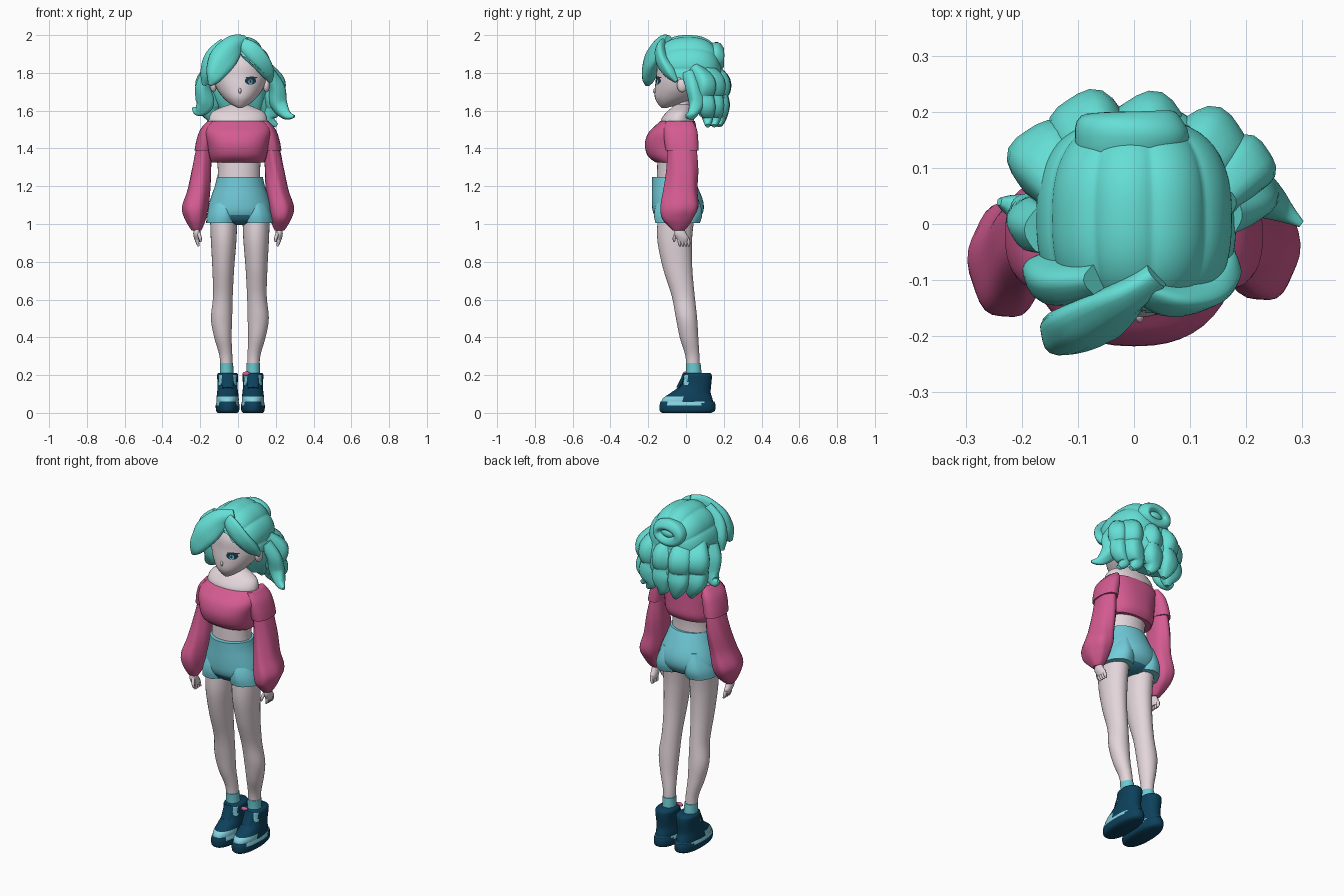
import bpy, bmesh, math
from mathutils import Vector
from mathutils.bvhtree import BVHTree


def material(name, r, g, b):
    m = bpy.data.materials.new(name)
    m.diffuse_color = (r, g, b, 1)
    return m


HAIR = material("teal hair", .13, .74, .67)
SKIN = material("pale skin", .77, .67, .71)
PINK = material("pink knit", .66, .105, .285)
DENIM = material("light blue denim", .17, .62, .72)
SHADE = material("dark denim", .035, .22, .33)
NAVY = material("navy shoe", .004, .052, .105)
TRIM = material("shoe trim", .24, .64, .74)
SOCK = material("sock blue", .15, .60, .66)
DARK = material("eye line", .012, .04, .07)


def smooth_points(pts, sub):
    """Catmull-Rom through tuples of any length."""
    out = []
    for i in range(len(pts) - 1):
        a, b, c, d = pts[max(i - 1, 0)], pts[i], pts[i + 1], pts[min(i + 2, len(pts) - 1)]
        for k in range(sub):
            t = k / sub
            out.append([.5 * (2 * q + (r - p) * t + (2 * p - 5 * q + 4 * r - s) * t * t
                              + (3 * q - p - 3 * r + s) * t ** 3) for p, q, r, s in zip(a, b, c, d)])
    return out + [list(pts[-1])]


def finish(name, bm, mats, rule=None, angle=50):
    bmesh.ops.recalc_face_normals(bm, faces=bm.faces)
    me = bpy.data.meshes.new(name)
    for m in mats:
        me.materials.append(m)
    for f in bm.faces:
        f.smooth = True
        if rule:
            f.material_index = rule(f.calc_center_median())
    bm.to_mesh(me)
    bm.free()
    ob = bpy.data.objects.new(name, me)
    bpy.context.collection.objects.link(ob)
    bpy.context.view_layer.objects.active = ob
    ob.select_set(True)
    bpy.ops.object.shade_smooth_by_angle(angle=math.radians(angle))
    ob.select_set(False)
    return ob


def skin_rings(bm, rings, cap=True, closed=False):
    vs = [[bm.verts.new(p) for p in r] for r in rings]
    n = len(vs[0])
    pairs = list(zip(vs, vs[1:])) + ([(vs[-1], vs[0])] if closed else [])
    for a, b in pairs:
        for i in range(n):
            bm.faces.new((a[i], a[(i + 1) % n], b[(i + 1) % n], b[i]))
    if cap and not closed:
        bm.faces.new(vs[0])
        bm.faces.new(vs[-1])


def spow(v, e):
    return math.copysign(abs(v) ** e, v)


def loft(name, rings, mats, n=32, e=1.0, sub=4, rule=None, wave=(0, 0)):
    """Horizontal oval rings: x, y, z, half width, half depth."""
    bm, out = bmesh.new(), []
    for x, y, z, rx, ry in smooth_points(rings, sub):
        ring = []
        for i in range(n):
            t = math.tau * i / n
            w = 1 + wave[0] * math.cos(wave[1] * t + z * 12)
            ring.append((x + rx * w * spow(math.cos(t), e), y + ry * w * spow(math.sin(t), e), z))
        out.append(ring)
    skin_rings(bm, out)
    return finish(name, bm, mats, rule)


def tube(name, pts, mat, n=20, sub=6, wave=.06, closed=False):
    """Oval tube along a path: x, y, z, width, thickness."""
    sp, bm, out = smooth_points(pts, sub), bmesh.new(), []
    if closed:
        sp.pop()
    for i, (x, y, z, a, b) in enumerate(sp):
        p, q = sp[max(i - 1, 0)], sp[min(i + 1, len(sp) - 1)]
        t = (Vector(q[:3]) - Vector(p[:3])).normalized()
        u = t.cross(Vector((0, 1, 0))).normalized()
        v = u.cross(t)
        ring = []
        for k in range(n):
            s = math.tau * k / n
            w = 1 + wave * math.cos(4 * s + i * .12)
            ring.append(Vector((x, y, z)) + u * (a * w * math.cos(s)) + v * (b * w * math.sin(s)))
        out.append(ring)
    skin_rings(bm, out, True, closed)
    return finish(name, bm, [mat])


def ball(name, loc, size, mat):
    bm = bmesh.new()
    bmesh.ops.create_uvsphere(bm, u_segments=20, v_segments=12, radius=1)
    for v in bm.verts:
        v.co = Vector([c + k * s for c, k, s in zip(loc, v.co, size)])
    return finish(name, bm, [mat])


# Head, neck and bare shoulders
head = loft("head", [(.01, -.115, 1.615, .012, .015), (.01, -.09, 1.635, .05, .058), (.01, -.055, 1.67, .09, .11),
                     (.01, -.03, 1.72, .125, .135), (.01, -.02, 1.78, .142, .138), (.01, -.01, 1.85, .138, .14),
                     (.005, 0, 1.92, .10, .11), (0, 0, 1.95, .04, .05)], [SKIN], sub=6)
ball("nose", (.01, -.16, 1.705), (.008, .016, .015), SKIN)
for s in (-1, 1):
    ball("ear", (.01 + s * .14, -.02, 1.735), (.018, .028, .038), SKIN)
loft("neck", [(.005, -.01, 1.69, .05, .045), (.005, -.015, 1.64, .042, .04), (0, -.03, 1.60, .055, .045)], [SKIN])
loft("shoulders", [(0, -.045, 1.50, .15, .085), (0, -.045, 1.55, .155, .088), (0, -.035, 1.59, .14, .07),
                   (0, -.025, 1.615, .095, .052), (.003, -.018, 1.635, .04, .036)], [SKIN])

# Painted eye, thin plates pressed onto the head (the other eye is under the fringe)
bm = bmesh.new()
bm.from_mesh(head.data)
tree = BVHTree.FromBMesh(bm)
bm.free()


def plate(name, x, z, rx, rz, mat, lift):
    bm, rings = bmesh.new(), []
    for r in (.02, .5, 1):
        ring = []
        for i in range(20):
            t = math.tau * i / 20
            px, pz = x + r * rx * math.cos(t), z + r * rz * math.sin(t)
            hit = tree.ray_cast(Vector((px, -1, pz)), Vector((0, 1, 0)))[0]
            ring.append((px, (hit.y if hit else -.1) - lift, pz))
        rings.append(ring)
    skin_rings(bm, rings)
    finish(name, bm, [mat])


plate("eye_outline", .066, 1.758, .03, .02, DARK, .003)
plate("eye_iris", .066, 1.753, .012, .012, SOCK, .005)
plate("eye_pupil", .066, 1.755, .006, .008, DARK, .007)
plate("eye_lash", .072, 1.775, .032, .005, DARK, .006)

# Hair cap: half shell with strands running front to back, open at the face
bm, U, V = bmesh.new(), 90, 40
grid = []
for j in range(V + 1):
    psi = -1.5 + 3.0 * j / V
    row = []
    for i in range(U + 1):
        phi = -.12 + (math.pi + .24) * i / U
        w = spow(math.cos(psi), .72) * (.965 + .06 * abs(math.sin(5 * (phi - 1.4))) ** .6)
        row.append(bm.verts.new((.004 + .175 * w * math.cos(phi), .01 + .178 * spow(math.sin(psi), .8),
                                 1.79 + .206 * w * math.sin(phi))))
    grid.append(row)
for j in range(V):
    for i in range(U):
        bm.faces.new((grid[j][i], grid[j][i + 1], grid[j + 1][i + 1], grid[j + 1][i]))
gone = [f for f in bm.faces if f.calc_center_median().y < -.03
        and f.calc_center_median().z < 1.90 - .75 * abs(f.calc_center_median().x - .01)]
bmesh.ops.delete(bm, geom=gone, context='FACES')
finish("hair_cap", bm, [HAIR], angle=70)

# Fringe, back mass and curled locks
loft("hair_back", [(0, .08, 1.85, .13, .08), (0, .10, 1.76, .18, .10), (0, .12, 1.66, .165, .09),
                   (.01, .13, 1.57, .11, .055)], [HAIR], n=54, wave=(.04, 9))
locks = {
    "fringe_left": [(.04, -.09, 1.97, .03, .025), (-.02, -.135, 1.945, .055, .033), (-.075, -.172, 1.88, .072, .042),
                    (-.108, -.19, 1.82, .062, .042), (-.13, -.20, 1.77, .04, .035), (-.15, -.205, 1.735, .01, .012)],
    "fringe_side_left": [(-.06, -.10, 1.95, .04, .03), (-.125, -.105, 1.88, .05, .04), (-.16, -.09, 1.80, .04, .04),
                         (-.18, -.08, 1.735, .012, .012)],
    "fringe_right": [(.0, -.11, 1.96, .03, .02), (.06, -.135, 1.92, .05, .028), (.115, -.125, 1.86, .052, .03),
                     (.155, -.085, 1.80, .038, .028), (.172, -.05, 1.755, .01, .01)],
    "side_lock_left": [(-.165, -.01, 1.80, .03, .04), (-.185, 0, 1.72, .04, .045), (-.175, .015, 1.64, .048, .04),
                       (-.21, .03, 1.6, .03, .025), (-.24, .04, 1.615, .007, .007)],
    "side_lock_right": [(.165, .02, 1.80, .03, .04), (.205, .04, 1.72, .042, .04), (.215, .055, 1.64, .045, .04),
                        (.255, .03, 1.58, .028, .025), (.298, 0, 1.57, .007, .007)],
}
for i, (x, y, w) in enumerate([(-.145, .11, .07), (-.075, .165, .07), (.025, .16, .072), (.125, .135, .07), (.185, .10, .055)]):
    locks["back_lock_%d" % (i + 1)] = [
        (x * .8, y - .055, 1.82, w * .7, w * .7), (x * 1.05, y, 1.745, w, w), (x, y - .005, 1.68, w * .92, w * .92),
        (x * 1.03, y + .01, 1.62, w * .9, w * .85), (x * .9, y + .015, 1.56, w * .55, w * .55),
        (x + .02, y + .015, 1.52, .012, .012)]
for name, pts in locks.items():
    tube(name, pts, HAIR)
# Rolled bun at the back of the head
ring = [(-.005 + .07 * math.cos(math.tau * k / 16), .155, 1.885 + .045 * math.sin(math.tau * k / 16), .032, .045)
        for k in range(17)]
tube("hair_bun", ring, HAIR, sub=3, closed=True)
ball("hair_bun_core", (-.005, .158, 1.885), (.05, .034, .03), HAIR)

# Cropped off-shoulder top and bare waist
loft("sweater", [(0, -.06, 1.325, .14, .10), (0, -.072, 1.36, .152, .13), (0, -.08, 1.42, .162, .138),
                 (0, -.073, 1.48, .176, .128), (0, -.055, 1.52, .174, .108), (0, -.045, 1.545, .156, .092)],
     [PINK], n=40, e=.85)
loft("waist", [(.005, -.06, 1.36, .12, .09), (.005, -.065, 1.29, .112, .088), (.005, -.065, 1.2, .115, .09)], [SKIN])

# Denim shorts with a dark patch at the crotch
C = .01


def denim(p):
    return 1 if p.z < 1.05 and abs(p.x - C) < .045 and p.y < .06 else 0


loft("shorts", [(C, -.072, 1.25, .121, .108), (C, -.06, 1.2, .133, .12), (C, -.045, 1.12, .160, .136),
                (C, -.042, 1.06, .170, .132), (C, -.045, 1.015, .14, .10), (C, -.045, .995, .06, .06)],
     [DENIM, SHADE], n=40, rule=denim)

for s, side in ((-1, "left"), (1, "right")):
    # Sleeve with overlapping shoulder flap; left forearm swings forward
    f = -.03 if s < 0 else 0
    loft(side + "_shoulder_flap", [(s * .14, -.035, 1.545, .022, .07), (s * .158, -.03, 1.50, .042, .088),
                                   (s * .174, -.025, 1.44, .047, .09), (s * .183, -.02, 1.39, .047, .087)], [PINK], e=.9)
    loft(side + "_sleeve", [(s * .17, -.025, 1.46, .035, .075), (s * .182, -.02, 1.38, .044, .077),
                            (s * .194, -.02 + f * .3, 1.28, .053, .083), (s * .207, -.03 + f * .7, 1.18, .06, .09),
                            (s * .226, -.035 + f, 1.09, .069, .102), (s * .226, -.045 + f, 1.03, .056, .085),
                            (s * .222, -.04 + f * 1.6, .985, .036, .05), (s * .22, -.04 + f * 1.8, .965, .024, .03)],
         [PINK], wave=(.03, 6))
    # Hand
    h = -.03 + f * 2.3
    loft(side + "_hand", [(s * .218, h - .005, .985, .016, .02), (s * .218, h, .95, .019, .032),
                          (s * .216, h + .012, .925, .017, .034), (s * .213, h + .016, .905, .012, .026)], [SKIN], n=16)
    for k in range(4):
        y = h - .008 + k * .016
        tube(side + "_finger", [(s * .217, y, .925, .009, .009), (s * .214, y + .004, .90, .009, .009),
                                (s * .207, y + .006, .882, .005, .005)], SKIN, n=8, sub=3, wave=0)
    tube(side + "_thumb", [(s * .21, h - .02, .955, .009, .009), (s * .20, h - .032, .925, .009, .009),
                           (s * .197, h - .032, .905, .004, .004)], SKIN, n=8, sub=3, wave=0)
    # Flared shorts leg, blended into the hips
    loft(side + "_shorts_leg", [(C + s * .08, -.04, 1.15, .05, .10), (C + s * .083, -.041, 1.09, .077, .122),
                                (C + s * .088, -.042, 1.045, .087, .127), (C + s * .092, -.045, 1.005, .088, .118)],
         [DENIM, SHADE], rule=denim, wave=(.012, 9))
    # Bare leg and sock
    loft(side + "_leg", [(C + s * .086, -.05, 1.06, .073, .098), (C + s * .086, -.06, .92, .068, .092),
                         (C + s * .088, -.045, .77, .058, .078), (C + s * .09, -.015, .62, .052, .061),
                         (C + s * .097, .003, .5, .056, .056), (C + s * .09, .016, .4, .046, .049),
                         (C + s * .074, .034, .3, .034, .037), (C + s * .07, .04, .2, .032, .035)], [SKIN], sub=6)
    loft(side + "_sock", [(C + s * .07, .042, .18, .038, .042), (C + s * .07, .041, .225, .036, .04),
                          (C + s * .071, .038, .265, .035, .039)], [SOCK])
    # Chunky trainer with light toe band and side flash
    x = .012 + s * .067
    loft(side + "_shoe_sole", [(x, .004, 0, .052, .13), (x, .007, .012, .061, .146), (x, .008, .04, .063, .148),
                               (x, .008, .06, .058, .142)], [NAVY, TRIM], n=40, e=.88,
         rule=lambda p: 1 if p.z > .04 and -.10 < p.y < .09 else 0)
    loft(side + "_shoe_upper", [(x, .008, .04, .058, .14), (x, .008, .075, .059, .132), (x, .024, .105, .056, .107),
                                (x, .045, .135, .053, .087), (x, .056, .17, .054, .08), (x, .059, .2, .056, .077),
                                (x, .06, .212, .048, .068)], [NAVY, TRIM], n=40, e=.92, sub=5,
         rule=lambda p: 1 if (.055 < p.z < .09 and p.y < -.02) or (.15 < p.z < .2 and -.012 < p.y < .01) else 0)
    tube(side + "_shoe_tongue", [(x, -.04, .13, .03, .012), (x, -.018, .17, .032, .014), (x, -.008, .205, .028, .01)],
         NAVY, n=12, wave=0)
ball("shoe_pull_tab", (.045, -.004, .207), (.022, .012, .012), PINK)
